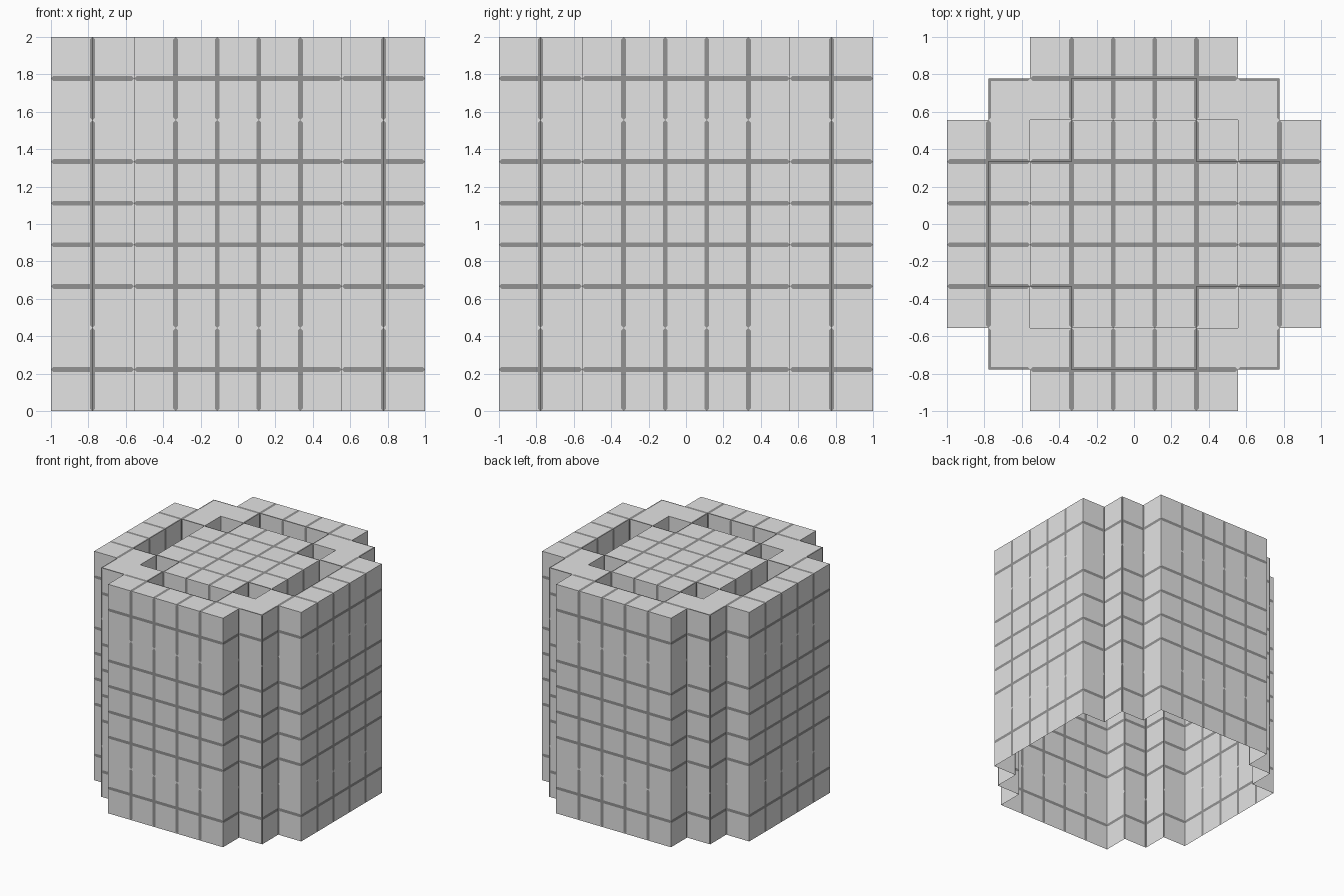
import bpy, bmesh
from mathutils import Vector

if "Cube" in bpy.data.objects:
    bpy.data.objects.remove(bpy.data.objects["Cube"])

N = 4                 # cells run from -4 to 4 on each axis
S = 2 / 9             # cell size
SEAM = 0.013          # half width of the dark seams


def material(name, v):
    m = bpy.data.materials.new(name)
    m.diffuse_color = (v, v, v, 1)
    m.use_nodes = True
    m.node_tree.nodes["Principled BSDF"].inputs["Base Color"].default_value = m.diffuse_color
    return m


panel = material("light grey panel", 0.77)
seam = material("dark grey seam", 0.29)


def in_drum(i, j):
    a, b = sorted((abs(i), abs(j)))
    return b <= N and (b < 4 or a <= 2)


def in_groove(i, j):
    a, b = sorted((abs(i), abs(j)))
    return (b == 3 and a <= 1) or (a == 2 and b == 2)


def quad(bm, c, u, v):
    """One cell-sized square centred on c, facing u x v."""
    h = S / 2
    bm.faces.new([bm.verts.new(c + u * a * h + v * b * h)
                  for a, b in ((-1, -1), (1, -1), (1, 1), (-1, 1))])


def finish(name, bm):
    # inset each square; the rim is the seam, except along the plain lines
    bm.normal_update()
    rims = bmesh.ops.inset_individual(bm, faces=bm.faces[:], thickness=SEAM,
                                      use_even_offset=True)["faces"]
    bm.normal_update()
    for f in rims:
        c = f.calc_center_median() - Vector((0, 0, 1))
        edge = max(f.edges, key=lambda e: e.calc_length())
        d = (edge.verts[0].co - edge.verts[1].co).cross(f.normal)
        across = max(range(3), key=lambda k: abs(d[k]))
        p = abs(c[across])
        f.material_index = 0 if abs(p - 2.5 * S) < 0.03 or p > 0.95 else 1
    bmesh.ops.remove_doubles(bm, verts=bm.verts[:], dist=0.0005)
    me = bpy.data.meshes.new(name)
    me.materials.append(panel)
    me.materials.append(seam)
    bm.to_mesh(me)
    bm.free()
    bpy.context.collection.objects.link(bpy.data.objects.new(name, me))


X, Y, Z = Vector((1, 0, 0)), Vector((0, 1, 0)), Vector((0, 0, 1))
SIDES = ((1, 0), (-1, 0), (0, 1), (0, -1))
cells = [(i, j) for i in range(-N, N + 1) for j in range(-N, N + 1) if in_drum(i, j)]
wall, top, groove = bmesh.new(), bmesh.new(), bmesh.new()

for i, j in cells:
    base = Vector((i * S, j * S, 0))
    sunk = in_groove(i, j)
    # top surface, or groove floor one cell lower
    quad(groove if sunk else top, base + Z * (2 - S if sunk else 2), X, Y)
    for di, dj in SIDES:
        n = Vector((di, dj, 0))
        side = Z.cross(n)
        # outer wall, open at the bottom
        if not in_drum(i + di, j + dj):
            for k in range(9):
                quad(wall, base + n * S / 2 + Z * (k + 0.5) * S, side, Z)
        # groove walls face into the groove
        if sunk and not in_groove(i + di, j + dj):
            quad(groove, base + n * S / 2 + Z * (2 - S / 2), -side, Z)

finish("outer_wall", wall)
finish("top_surface", top)
finish("top_groove", groove)
